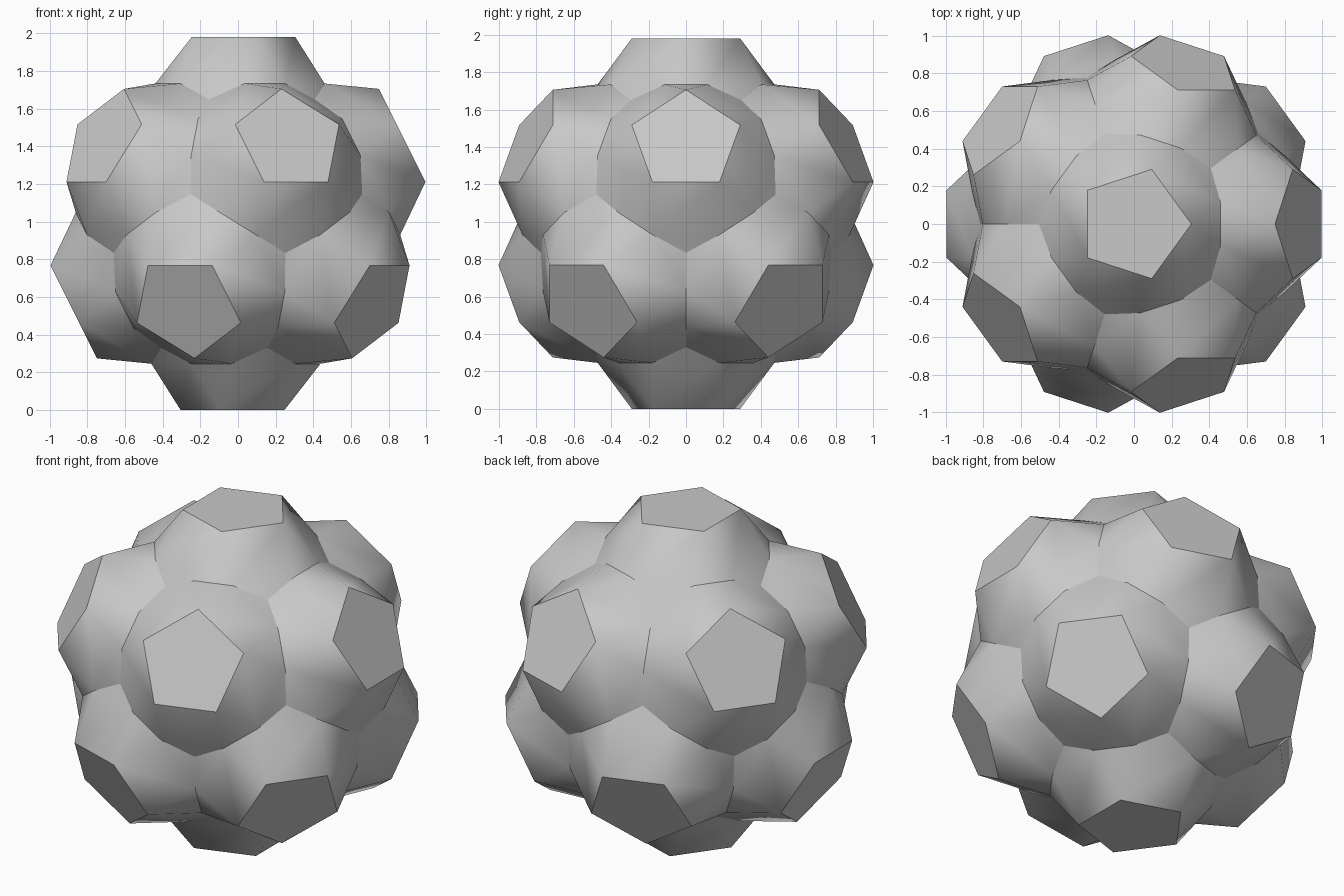
import bpy, bmesh
from math import sin, cos, pi, atan, tan
from mathutils import Vector

if "Cube" in bpy.data.objects:
    bpy.data.objects.remove(bpy.data.objects["Cube"], do_unlink=True)

TOP = 0.99        # distance of each flat cap from the centre
RADIUS = 0.305    # circumradius of each cap
FLARE = 0.78      # outward slope of the knob sides
STEP = 2 * pi / 5
VALLEY = tan(atan(2) / 2)   # radius / height on the plane between two knobs

gray = bpy.data.materials.new("warm_gray")
gray.use_nodes = True
gray.diffuse_color = (0.58, 0.58, 0.58, 1)
gray.node_tree.nodes["Principled BSDF"].inputs["Base Color"].default_value = gray.diffuse_color

# Knob axes: the twelve icosahedron directions
lat = atan(0.5)
axes = [Vector((0, 0, 1)), Vector((0, 0, -1))]
for k in range(5):
    for s, turn in ((1, 0), (-1, STEP / 2)):
        a = k * STEP + turn
        axes.append(Vector((cos(lat) * cos(a), cos(lat) * sin(a), s * sin(lat))))

# Knob profile: cap edge, crease between two knobs, pit between three knobs
inner = RADIUS * cos(pi / 5)
slope = FLARE * cos(pi / 5)
crease_h = (RADIUS + slope * TOP) / (VALLEY + slope)
crease_r = VALLEY * crease_h
crease_half = (inner + FLARE * (TOP - crease_h) - crease_r * cos(pi / 5)) / sin(pi / 5)
pit_ratio = VALLEY / cos(pi / 5)
pit_h = (inner + FLARE * TOP) / (pit_ratio + FLARE)
pit_r = pit_ratio * pit_h

bm = bmesh.new()
knob_id = bm.faces.layers.int.new("knob")


def add_knob(index, n):
    near = next(m for m in axes if 0.3 < m.dot(n) < 0.6)
    u = (near - n * near.dot(n)).normalized()
    v = n.cross(u)

    def vert(r, side, h, angle):
        x = r * cos(angle) - side * sin(angle)
        y = r * sin(angle) + side * cos(angle)
        return bm.verts.new(u * x + v * y + n * h)

    angles = [k * STEP for k in range(5)]
    cap = [vert(RADIUS, 0, TOP, a) for a in angles]
    left = [vert(crease_r, crease_half, crease_h, a) for a in angles]
    right = [vert(crease_r, -crease_half, crease_h, a) for a in angles]
    pit = [vert(pit_r, 0, pit_h, a + STEP / 2) for a in angles]
    faces = [bm.faces.new(cap)]
    for k in range(5):
        j = (k + 1) % 5
        faces.append(bm.faces.new((cap[k], right[k], left[k])))
        faces.append(bm.faces.new((cap[k], left[k], pit[k], right[j], cap[j])))
    for i, f in enumerate(faces):
        f.smooth = True
        f[knob_id] = index * 2 + (i > 0)


for index, axis in enumerate(axes):
    add_knob(index, axis)

bmesh.ops.remove_doubles(bm, verts=bm.verts, dist=0.001)

# Sharp edges around caps and along the valleys between knobs
for e in bm.edges:
    e.smooth = len({f[knob_id] for f in e.link_faces}) == 1

bmesh.ops.translate(bm, verts=bm.verts, vec=(0, 0, TOP))
bm.faces.layers.int.remove(knob_id)
mesh = bpy.data.meshes.new("knobbed_ball")
bm.to_mesh(mesh)
bm.free()
mesh.materials.append(gray)
ball = bpy.data.objects.new("knobbed_ball", mesh)
bpy.context.collection.objects.link(ball)
